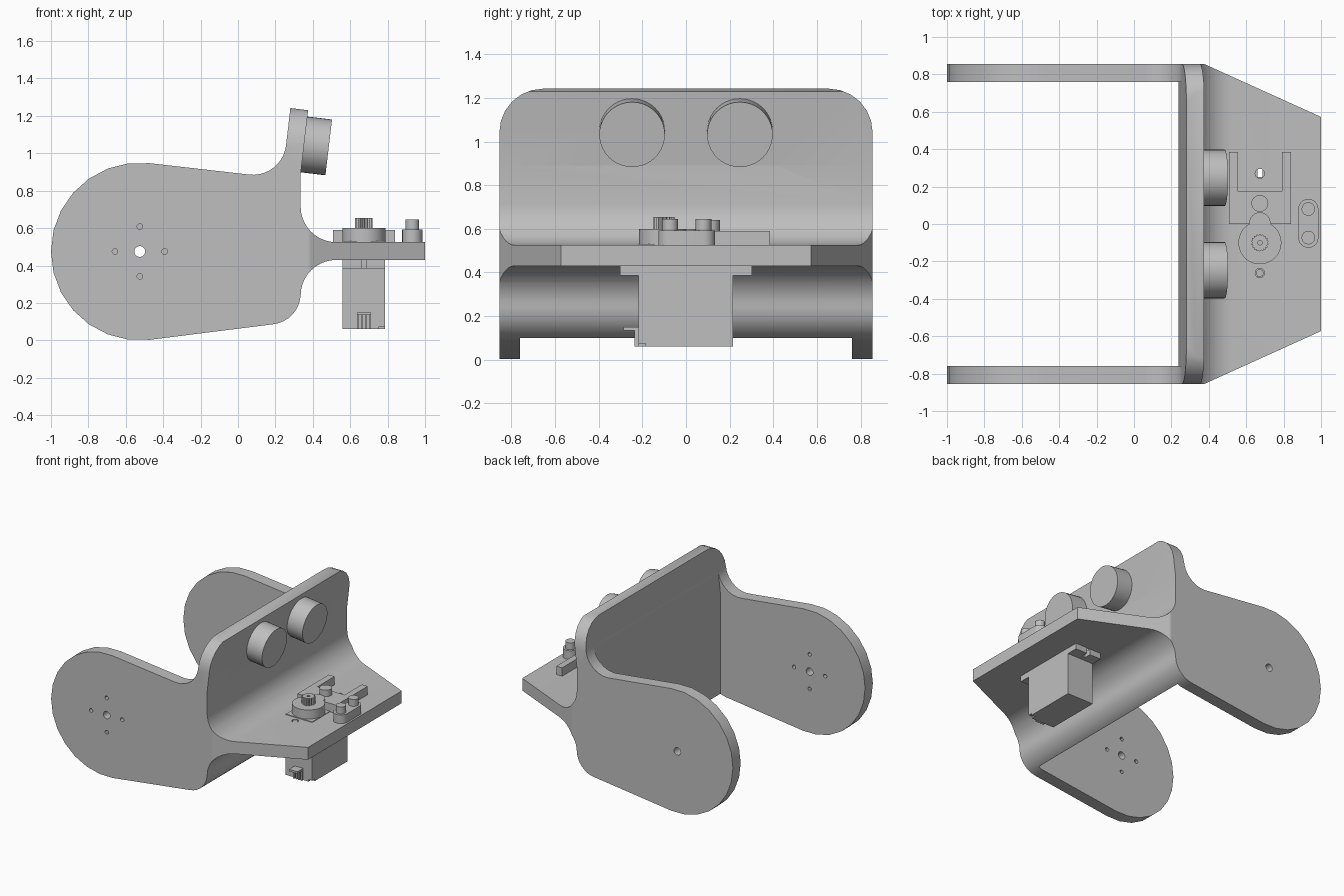
import bpy, bmesh
from math import sin, cos, pi, radians
from mathutils import Vector

if "Cube" in bpy.data.objects:
    bpy.data.objects.remove(bpy.data.objects["Cube"])

grey = bpy.data.materials.new("plain grey")
grey.use_nodes = True
grey.diffuse_color = (0.52, 0.52, 0.52, 1)
grey.node_tree.nodes["Principled BSDF"].inputs["Base Color"].default_value = grey.diffuse_color


def finish(name, bm):
    bmesh.ops.recalc_face_normals(bm, faces=bm.faces[:])
    mesh = bpy.data.meshes.new(name)
    bm.to_mesh(mesh)
    bm.free()
    mesh.materials.append(grey)
    ob = bpy.data.objects.new(name, mesh)
    bpy.context.collection.objects.link(ob)
    return ob


def arc(cx, cy, r, a0, a1, n):
    angles = [radians(a0 + (a1 - a0) * i / n) for i in range(n + 1)]
    return [(cx + r * cos(a), cy + r * sin(a)) for a in angles]


def prism_mesh(pts, axis, lo, hi):
    bm = bmesh.new()
    place = (lambda u, v: (u, lo, v)) if axis == "y" else (lambda u, v: (u, v, lo))
    face = bm.faces.new([bm.verts.new(place(u, v)) for u, v in pts])
    new = bmesh.ops.extrude_face_region(bm, geom=[face])["geom"]
    step = Vector((0, hi - lo, 0)) if axis == "y" else Vector((0, 0, hi - lo))
    bmesh.ops.translate(bm, vec=step, verts=[g for g in new if isinstance(g, bmesh.types.BMVert)])
    bmesh.ops.recalc_face_normals(bm, faces=bm.faces[:])
    return bm


def prism(name, pts, axis, lo, hi):
    return finish(name, prism_mesh(pts, axis, lo, hi))


def box(name, x0, x1, y0, y1, z0, z1):
    return prism(name, [(x0, y0), (x1, y0), (x1, y1), (x0, y1)], "z", z0, z1)


def rod(name, p, q, r, n=32):
    p, q = Vector(p), Vector(q)
    bm = bmesh.new()
    bmesh.ops.create_cone(bm, cap_ends=True, segments=n, radius1=r, radius2=r, depth=(q - p).length)
    turn = Vector((0, 0, 1)).rotation_difference(q - p)
    for v in bm.verts:
        v.co = turn @ v.co + (p + q) / 2
    return finish(name, bm)


def cut(ob, *cutters):
    for c in cutters:
        mod = ob.modifiers.new("cut", "BOOLEAN")
        mod.operation, mod.solver, mod.object = "DIFFERENCE", "EXACT", c
        c.hide_render = True
        bpy.context.view_layer.objects.active = ob
        bpy.ops.object.modifier_apply(modifier=mod.name)


def slice_off(bm, co, no):
    bmesh.ops.bisect_plane(bm, geom=bm.verts[:] + bm.edges[:] + bm.faces[:], dist=1e-5,
                           plane_co=co, plane_no=no, clear_outer=True)
    bmesh.ops.holes_fill(bm, edges=[e for e in bm.edges if e.is_boundary], sides=0)


# Bracket: one side profile across the full width
W = 0.855
outline = arc(-0.525, 0.475, 0.475, 83.5, 276.5, 14)
outline += arc(0.17, 0.25, 0.165, -83.5, 0, 8)
outline += arc(0.525, 0.24, 0.19, 180, 90, 10)
outline += [(1, 0.43), (1, 0.525)]
outline += arc(0.525, 0.715, 0.19, 270, 180, 10)
outline += [(0.335, 0.89), (0.375, 1.23), (0.28, 1.242)]
outline += arc(0.08, 1.063, 0.178, -6.8, -96.5, 10)
bm = prism_mesh(outline, "y", -W, W)

# Tapered shelf sides and rounded panel corners
for s in (-1, 1):
    slice_off(bm, (0.376, s * W, 0), (0.283, s * 0.625, 0))
    corner = arc(W - 0.2, 1.042, 0.2, 0, 90, 6)
    for (y0, z0), (y1, z1) in zip(corner, corner[1:]):
        slice_off(bm, (0, s * y0, z0), (0, s * (z1 - z0), y0 - y1))
bracket = finish("bracket", bm)

# Open space between the side plates
inner = [(-1.2, -0.2), (0.238, -0.2), (0.238, 0.88), (0.285, 1.3), (-1.2, 1.3)]
cutters = [prism("inner_cutter", inner, "y", -0.76, 0.76)]

# Pivot holes and horn screw holes
HX, HZ = -0.525, 0.475
cutters.append(rod("pivot_cutter", (HX, -1, HZ), (HX, 1, HZ), 0.029, 20))
for x, z in arc(HX, HZ, 0.133, 0, 270, 3):
    cutters.append(rod("screw_cutter", (x, -1, z), (x, -0.5, z), 0.015, 12))

# Sensor tubes and their holes in the tilted panel
tilt = radians(6.8)
axis = Vector((cos(tilt), 0, -sin(tilt)))
tubes, bores = [], []
for s, side in ((-1, "right"), (1, "left")):
    base = Vector((0.356, s * 0.247, 1.047))
    tubes.append(rod(side + "_sensor_tube", base - axis * 0.02, base + axis * 0.13, 0.15, 40))
    bores.append(rod("bore_cutter", base - axis * 0.3, base + axis * 0.3, 0.128, 40))
    cutters.append(bores[-1])
    for z in (0.885, 1.21):
        p = Vector((0.335 + 0.12 * (z - 0.87), s * 0.4, z))
        cutters.append(rod("panel_screw_cutter", p - axis * 0.3, p + axis * 0.08, 0.018, 12))

# Servo mounting holes in the shelf
SX = 0.673
for y in (-0.262, 0.27):
    cutters.append(rod("shelf_screw_cutter", (SX, y, 0.3), (SX, y, 0.6), 0.025, 16))
cut(bracket, *cutters)
for tube, bore in zip(tubes, bores):
    cut(tube, bore)

# Servo body with mounting tabs, slotted at both ends
tabs = box("servo_tabs", 0.56, 0.787, -0.303, 0.303, 0.385, 0.43)
slots = [box("slot_cutter", SX - 0.014, SX + 0.014, a, a + 0.08, 0.3, 0.5) for a in (-0.33, 0.25)]
cut(tabs, *slots)
cutters += slots
body = box("servo_body", 0.56, 0.787, -0.217, 0.215, 0.06, 0.53)
notch = box("notch_cutter", 0.755, 0.82, -0.25, -0.185, 0.03, 0.075)
cut(body, notch)
cutters.append(notch)
rod("servo_head", (SX, -0.1, 0.5), (SX, -0.1, 0.6), 0.115, 40)
rod("servo_idler_boss", (SX, 0.005, 0.5), (SX, 0.005, 0.6), 0.057, 24)
rod("servo_screw", (SX, -0.262, 0.44), (SX, -0.262, 0.522), 0.02, 16)

# Toothed output shaft
teeth = 18
spline = [((0.048 if i % 2 else 0.04), i * pi / teeth) for i in range(2 * teeth)]
shaft = prism("servo_shaft", [(SX + r * cos(a), -0.1 + r * sin(a)) for r, a in spline], "z", 0.59, 0.655)
hole = rod("shaft_cutter", (SX, -0.1, 0.61), (SX, -0.1, 0.7), 0.012, 12)
cut(shaft, hole)
cutters.append(hole)

# Cable outlet
box("cable_plate", 0.637, 0.71, -0.287, -0.2, 0.135, 0.15)
for i in range(4):
    x = 0.637 + i * 0.021
    box("cable_rib", x, x + 0.01, -0.235, -0.2, 0.06, 0.136)

# Forked holder on the shelf with a post
fork = [(0.507, 0), (0.84, 0), (0.84, 0.385), (0.79, 0.385), (0.79, 0.175),
        (0.557, 0.175), (0.557, 0.385), (0.507, 0.385)]
prism("forked_holder", fork, "z", 0.52, 0.59)
rod("holder_post", (SX, 0.11, 0.55), (SX, 0.11, 0.64), 0.045, 24)

# Rounded pin block
PX = 0.932
stadium = arc(PX, 0.08, 0.054, 0, 180, 12) + arc(PX, -0.073, 0.054, 180, 360, 12)
prism("pin_block", stadium, "z", 0.52, 0.592)
for y in (-0.073, 0.08):
    rod("pin", (PX, y, 0.55), (PX, y, 0.645), 0.036, 24)

# Remove cutters and smooth the curved surfaces
for c in cutters:
    bpy.data.objects.remove(c)
for ob in bpy.context.scene.objects:
    ob.select_set(ob.type == "MESH")
bpy.context.view_layer.objects.active = bracket
bpy.ops.object.shade_smooth_by_angle(angle=radians(30))
